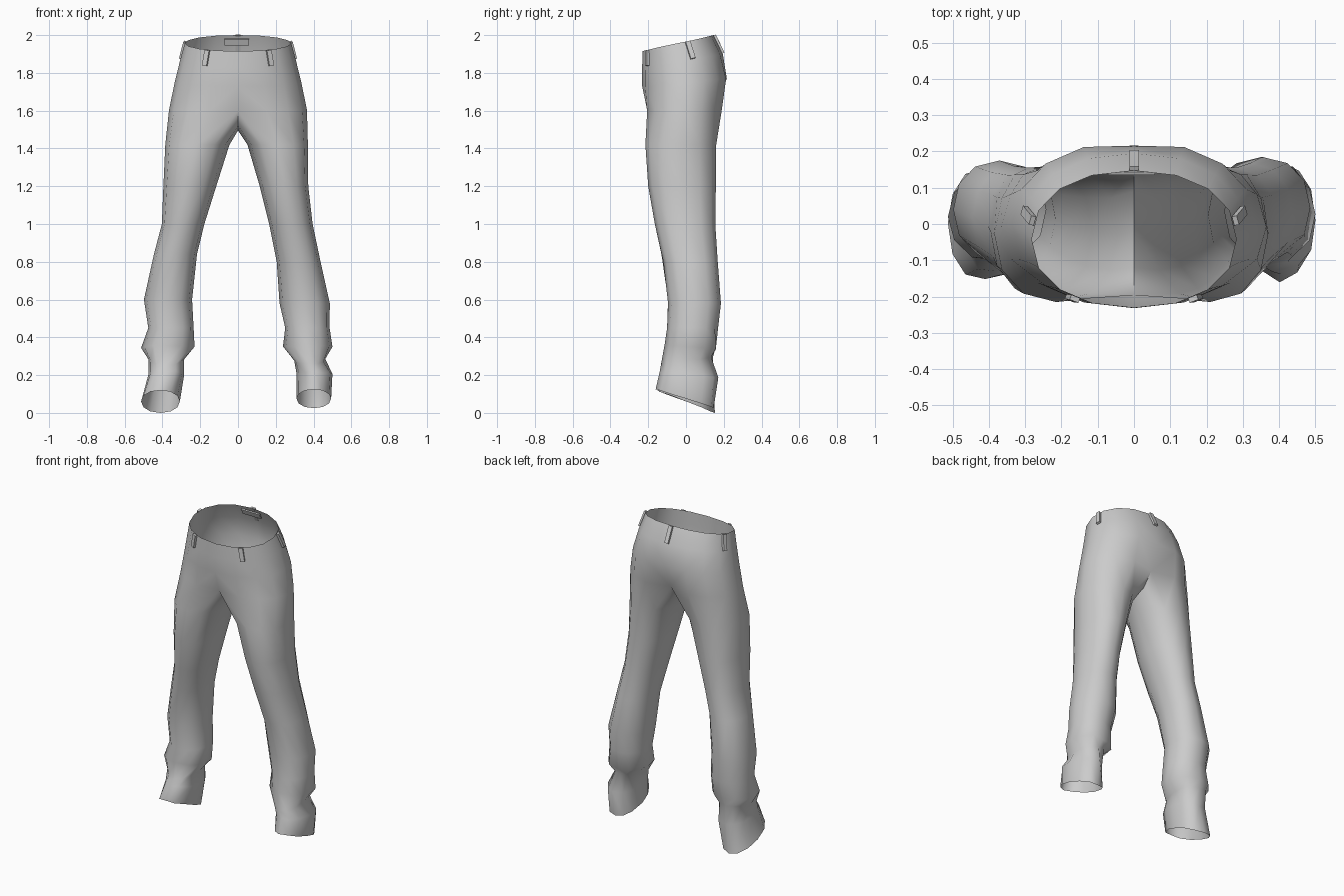
import bpy, bmesh, math, random
from mathutils import Vector, Matrix

if "Cube" in bpy.data.objects:
    bpy.data.objects.remove(bpy.data.objects["Cube"])
random.seed(4)


def material(name, rgb):
    m = bpy.data.materials.new(name)
    m.use_nodes = True
    m.diffuse_color = (*rgb, 1)
    m.node_tree.nodes["Principled BSDF"].inputs["Base Color"].default_value = (*rgb, 1)
    return m


cloth = material("light grey cloth", (0.6, 0.6, 0.6))


def finish(bm, name, angle):
    mesh = bpy.data.meshes.new(name)
    bmesh.ops.recalc_face_normals(bm, faces=bm.faces)
    bm.to_mesh(mesh)
    bm.free()
    mesh.materials.append(cloth)
    ob = bpy.data.objects.new(name, mesh)
    bpy.context.collection.objects.link(ob)
    bpy.ops.object.select_all(action='DESELECT')
    ob.select_set(True)
    bpy.context.view_layer.objects.active = ob
    bpy.ops.object.shade_smooth_by_angle(angle=math.radians(angle))
    return ob


def power(v, e):
    return math.copysign(abs(v) ** e, v)


# hip rows: front z, back z, half width, front y, back y
HIPS = [(1.915, 2.0, .282, -.23, .147),
        (1.83, 1.90, .307, -.232, .195),
        (1.73, 1.77, .335, -.232, .228),
        (1.60, 1.61, .365, -.22, .205)]
# leg rows: z, inner x, outer x, front y, back y, forward rise of the row
RIGHT = [(1.42, .045, .385, -.215, .16, 0),
         (1.2, .115, .395, -.20, .158, 0),
         (1.0, .178, .403, -.165, .155, 0),
         (.84, .217, .445, -.13, .16, 0),
         (.6, .243, .498, -.095, .175, 0),
         (.45, .235, .475, -.10, .165, 0),
         (.35, .23, .513, -.11, .15, .01),
         (.28, .285, .475, -.115, .15, -.02),
         (.2, .285, .475, -.14, .15, .02),
         (.06, .308, .513, -.15, .155, .06)]
LEFT = [(1.42, .05, .37, -.215, .16, 0),
        (1.2, .115, .372, -.20, .158, 0),
        (1.0, .165, .395, -.165, .155, 0),
        (.8, .205, .437, -.12, .168, 0),
        (.58, .22, .486, -.095, .185, 0),
        (.45, .25, .485, -.10, .17, 0),
        (.35, .238, .50, -.11, .165, .01),
        (.28, .298, .462, -.125, .14, -.02),
        (.2, .31, .50, -.14, .16, .02),
        (.075, .31, .493, -.15, .155, .05)]
HALF, RING = 8, 12


def hip_point(row, a):
    """Point on a hip row; a runs from 0 at the front to pi at the back."""
    zf, zb, rx, yf, yb = row
    c = -math.cos(a)
    k = power(c, .9)
    return Vector((rx * power(math.sin(a), .92), (yf + yb) / 2 + k * (yb - yf) / 2,
                   (zf + zb) / 2 + c * (zb - zf) / 2))


def leg_point(row, i):
    z, xi, xo, yf, yb, rise = row
    a = math.radians(-120 + i * 360 / RING)
    fold = random.uniform(-.012, .012) if z < .4 else 0
    return Vector(((xi + xo) / 2 + power(math.cos(a), .92) * (xo - xi) / 2,
                   (yf + yb) / 2 + power(math.sin(a), .92) * ((yb - yf) / 2 + fold),
                   z - rise * math.sin(a) + fold * .6 * (z > .1)))


# trousers: open hip shell, crotch bridge and two lofted legs
bm = bmesh.new()
for side, rows in ((-1, RIGHT), (1, LEFT)):
    def vert(p):
        return bm.verts.new((p.x * side, p.y, p.z))

    def strip(a, b, closed):
        for i in range(len(a) if closed else len(a) - 1):
            j = (i + 1) % len(a)
            bm.faces.new((a[i], a[j], b[j], b[i]))

    hips = []
    for n, row in enumerate(HIPS):
        pts = [hip_point(row, math.pi * i / HALF) for i in range(HALF + 1)]
        pts[0].x = pts[-1].x = 0
        if n > 1:                       # centre seam sinks towards the crotch
            pts[-1].y -= .012 if n == 2 else .05
        if n == 3:
            pts[0].y += .025
        hips.append([vert(p) for p in pts])
    for a, b in zip(hips, hips[1:]):
        strip(a, b, False)
    crotch = [vert(Vector(p)) for p in ((0, .09, 1.53), (0, -.02, 1.495), (0, -.12, 1.52))]
    loops = [hips[-1] + crotch]
    loops += [[vert(leg_point(r, i)) for i in range(RING)] for r in rows]
    for a, b in zip(loops, loops[1:]):
        strip(a, b, True)
bmesh.ops.remove_doubles(bm, verts=bm.verts, dist=.0005)
finish(bm, "trousers", 65)


def plate(name, centre, across, up, out, size):
    """Thin box aligned to three axes."""
    bm = bmesh.new()
    bmesh.ops.create_cube(bm, size=1)
    axes = Matrix((across, out, up)).transposed()
    for v in bm.verts:
        v.co = centre + axes @ Vector([c * s for c, s in zip(v.co, size)])
    finish(bm, name, 30)


# belt loops lie along the waistband
for name, deg, side in (("front_loop_left", 33, 1), ("front_loop_right", 33, -1),
                        ("side_loop_left", 103, 1), ("side_loop_right", 103, -1),
                        ("back_loop", 180, 1)):
    a = math.radians(deg)
    flip = Vector((side, 1, 1))
    top, low = hip_point(HIPS[0], a) * flip, hip_point(HIPS[1], a) * flip
    near = hip_point(HIPS[0], a - .05) * flip
    up = (top - low).normalized()
    across = (top - near).normalized()
    across = (across - up * across.dot(up)).normalized()
    out = up.cross(across)
    if out.dot(Vector((top.x, top.y + .04, 0))) < 0:
        out = -out
    plate(name, (top + low) / 2 + out * .004, across, up, out,
          (.026, .014, (top - low).length * .95))

# label sewn inside the back of the waistband
plate("inner_label", Vector((-.007, .146, 1.963)), Vector((1, 0, 0)),
      Vector((0, -.4, .917)), Vector((0, .917, .4)), (.13, .009, .035))
